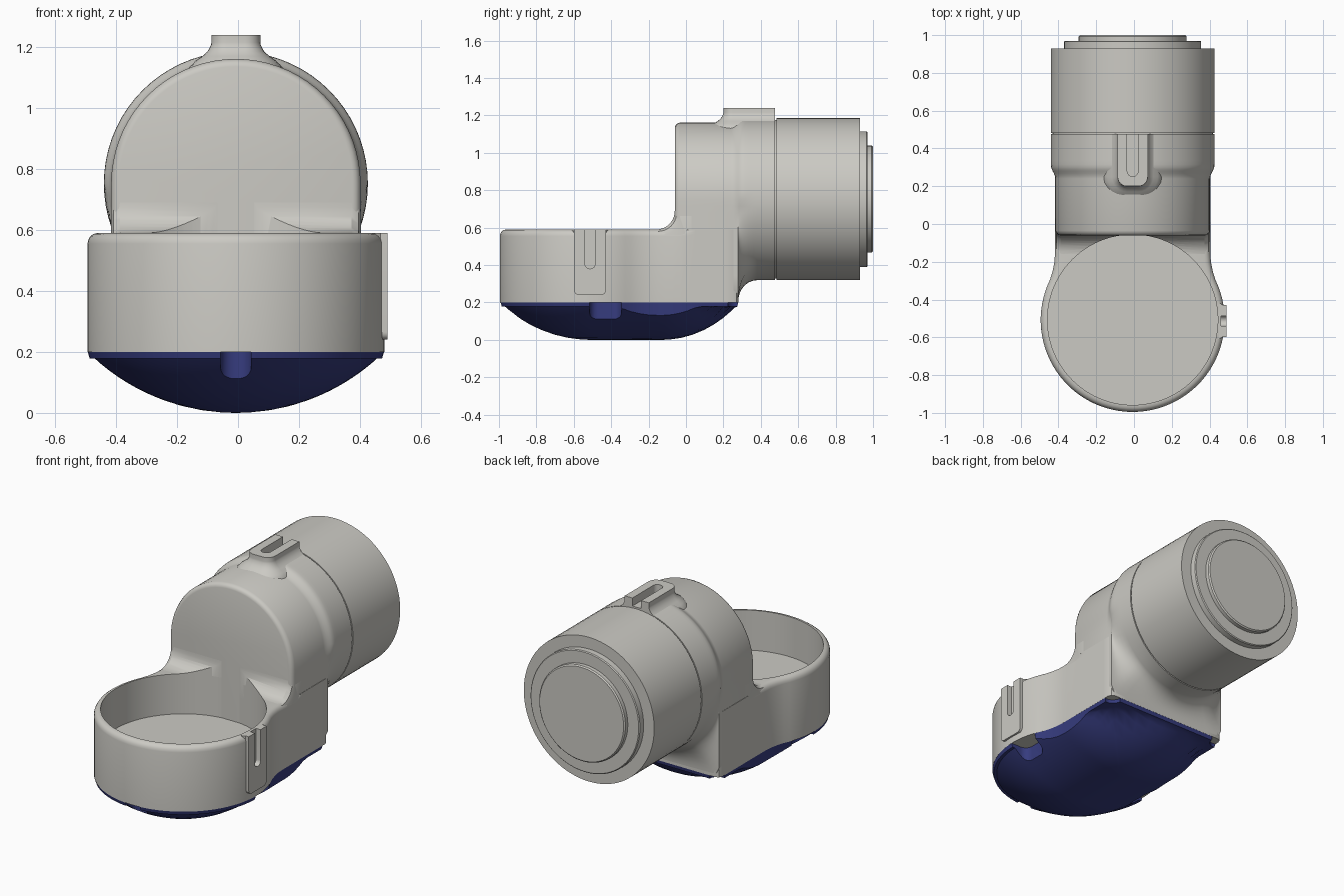
import bpy, bmesh, math
from mathutils import Vector as V

if "Cube" in bpy.data.objects:
    bpy.data.objects.remove(bpy.data.objects["Cube"])

X0 = -0.007          # the body sits slightly left because of the side clip


def material(name, col):
    m = bpy.data.materials.new(name)
    m.diffuse_color = (*col, 1)
    m.use_nodes = True
    m.node_tree.nodes["Principled BSDF"].inputs["Base Color"].default_value = m.diffuse_color
    return m


GREY = material("warm_grey", (0.60, 0.59, 0.55))
BLUE = material("navy_blue", (0.037, 0.045, 0.21))


def finish(name, bm, mat):
    bmesh.ops.remove_doubles(bm, verts=bm.verts, dist=1e-5)
    bmesh.ops.recalc_face_normals(bm, faces=bm.faces)
    me = bpy.data.meshes.new(name)
    bm.to_mesh(me)
    bm.free()
    ob = bpy.data.objects.new(name, me)
    ob.location.x = X0
    bpy.context.collection.objects.link(ob)
    if mat:
        me.materials.append(mat)
    else:
        ob.hide_render = True
    return ob


def loft(name, rings, mat=None, cap_end=True):
    """Skin a list of equal-length closed rings and cap the ends."""
    bm = bmesh.new()
    rows = [[bm.verts.new(p) for p in r] for r in rings]
    n = len(rows[0])
    for a, b in zip(rows, rows[1:]):
        for i in range(n):
            j = (i + 1) % n
            bm.faces.new((a[i], a[j], b[j], b[i]))
    bm.faces.new(rows[0])
    if cap_end:
        bm.faces.new(rows[-1])
    return finish(name, bm, mat)


def cut(ob, *cutters):
    for c in cutters:
        m = ob.modifiers.new("cut", 'BOOLEAN')
        m.operation, m.solver, m.object = 'DIFFERENCE', 'EXACT', c
    dg = bpy.context.evaluated_depsgraph_get()
    me = bpy.data.meshes.new_from_object(ob.evaluated_get(dg))
    ob.modifiers.clear()
    ob.data = me


def tongue(half, length, r):
    """Outline with a square end at v=0 and a rounded far end."""
    pts = [(half, 0)]
    for sx, a0 in ((1, 0), (-1, 90)):
        for k in range(7):
            a = math.radians(a0 + 15 * k)
            pts.append((sx * (half - r) + r * math.cos(a), length - r + r * math.sin(a)))
    return pts + [(-half, 0)]


def circle(r, z, cy=-0.507, n=96):
    return [V((r * math.cos(k * math.tau / n), cy + r * math.sin(k * math.tau / n), z)) for k in range(n)]


# plan outline shared by lower housing and base: round cup plus square neck
half = [(0.487 * math.cos(math.radians(a)), -0.508 + 0.487 * math.sin(math.radians(a)))
        for a in range(-90, 27, 4)]
half += [(0.424, -0.25), (0.414, -0.2)]
half += [(0.411, -0.15 + 0.04 * k) for k in range(11)]
half += [(0.403, 0.271), (0.383, 0.28)] + [(x, 0.28) for x in (0.3, 0.2, 0.1, 0)]
PLAN = half + [(-x, y) for x, y in half[-2:0:-1]]


def plan_ring(z, inset):
    ring = []
    for i, (x, y) in enumerate(PLAN):
        p, q = PLAN[i - 1], PLAN[(i + 1) % len(PLAN)]
        t = V((q[0] - p[0], q[1] - p[1])).normalized()
        d = inset if y < 0 else 0
        ring.append(V((x - t.y * d, y + t.x * d, z)))
    return ring


# lower housing with open cup
housing = loft("lower_housing", [plan_ring(z, i) for z, i in
               ((0.2, 0), (0.555, 0), (0.569, 0.003), (0.58, 0.010), (0.587, 0.02), (0.59, 0.033))], GREY)
cup_cut = loft("cup_cutter", [circle(0.451, 0.35), circle(0.451, 1.0)])

# curved web between cup rim and upright
arc = [(-0.16 + 0.1 * math.cos(a), 0.69 - 0.1 * math.sin(a)) for a in
       [math.radians(9 * k) for k in range(11)]] + [(-0.16, 0.5), (0.0, 0.5), (0.0, 0.69)]
web = loft("rim_web", [[V((x, y + s, z - s)) for y, z in arc] for x, s in
           ((-0.41, 0.03), (-0.402, 0.01), (-0.38, 0), (0.38, 0), (0.402, 0.01), (0.41, 0.03))], GREY)

# clips: flared rounded plates with a slot, on top and on the cup side
top_map = lambda u, v, h: V((u, 0.477 - v, h))
side_map = lambda u, v, h: V((0, -0.513, 0.59)) + V((h, u, -v))


def plate(name, fmap, w, length, r, layers):
    return loft(name, [[fmap(u, v, h) for u, v in tongue(w + o, length + o, r + o)]
                       for h, o in layers], GREY)


def slot_cutter(name, fmap, w, length, r, h0, h1):
    return loft(name, [[fmap(u, v - 0.05, h) for u, v in tongue(w, length + 0.05, r)] for h in (h0, h1)])


top_clip = plate("top_clip", top_map, 0.08, 0.277, 0.05,
                 ((1.05, 0.09), (1.13, 0.075), (1.155, 0.052), (1.17, 0.03),
                  (1.185, 0.013), (1.205, 0.002), (1.215, 0), (1.24, 0)))
top_slot = slot_cutter("top_slot_cutter", top_map, 0.029, 0.225, 0.028, 1.192, 1.4)
cut(top_clip, top_slot)
side_clip = plate("side_clip", side_map, 0.085, 0.35, 0.025,
                  ((0.455, 0.012), (0.468, 0.006), (0.475, 0), (0.497, 0)))
side_slot = slot_cutter("side_slot_cutter", side_map, 0.027, 0.21, 0.026, 0.467, 0.6)
cut(side_clip, side_slot, cup_cut)
cut(housing, cup_cut, side_slot)
cut(web, cup_cut)


# upright elbow: arch section blending into the round collar
def elbow_ring(y, inset):
    t = min(max((y - 0.24) / 0.07, 0), 1)
    up = t * t * (3 - 2 * t)
    f = min(max((y - 0.28) / 0.1, 0), 1)
    lo = math.sin(math.acos(1 - f))
    ring = []
    for k in range(72):
        a = k * math.tau / 72
        c, s = math.cos(a), math.sin(a)
        r = w = 0.409 - inset
        blend = up
        if s < 0:
            r = min(w / max(abs(c), 1e-6), 0.545 / abs(s))
            blend = max(lo, up * max(0, 1 + 4 * s))
        r += (0.433 - r) * blend if blend else 0
        ring.append(V((r * c, y, 0.752 + r * s)))
    return ring


sections = [(-0.06, 0.025), (-0.057, 0.015), (-0.05, 0.006), (-0.035, 0)]
sections += [(y, 0) for y in (0.24, 0.255, 0.268, 0.279, 0.281, 0.284, 0.29, 0.3,
                              0.315, 0.335, 0.36, 0.38, 0.476)]
loft("elbow", [elbow_ring(y, i) for y, i in sections], GREY)

# rear barrel with stepped end cap
barrel = ((0.424, 0.46), (0.424, 0.483), (0.433, 0.483), (0.433, 0.93), (0.363, 0.93), (0.363, 0.965),
          (0.358, 0.97), (0.286, 0.97), (0.286, 0.993), (0.279, 1.0))
loft("barrel", [[V((r * math.cos(k * math.tau / 72), y, 0.752 + r * math.sin(k * math.tau / 72)))
                 for k in range(72)] for r, y in barrel], GREY)


# domed base: plan outline shrinks onto a central spine
def dome_ring(f):
    ring = []
    for x, y in PLAN:
        sy = min(max(y, -0.508), -0.13)
        px, dy = x * f, (y - sy) * f
        k = 1.17 if dy > 0 else 1
        d2 = px * px + (dy * k) ** 2
        z = 0.69 - math.sqrt(max(0.69 ** 2 - d2, 0))
        ring.append(V((px, sy + dy, min(z, 0.178))))
    return ring


base = loft("domed_base", [[V((x, y, 0.203)) for x, y in PLAN]] +
            [dome_ring(f) for f in (0.985, 0.95, 0.9, 0.8, 0.68, 0.55, 0.4, 0.25, 0.1, 0)],
            BLUE, cap_end=False)

# pockets cut up into the base edge
pockets = []
for x, y, ang, w, length in ((0, -1.05, 90, 0.05, 0.166), (0.55, -0.43, 180, 0.085, 0.176),
                             (-0.55, -0.43, 0, 0.085, 0.176), (0.5, 0.38, 225, 0.05, 0.2),
                             (-0.5, 0.38, 315, 0.05, 0.2)):
    d = V((math.cos(math.radians(ang)), math.sin(math.radians(ang)), 0))
    side = V((-d.y, d.x, 0))
    pockets.append(loft("pocket_cutter", [[V((x, y, h)) + side * u + d * v for u, v in tongue(w, length, 0.045)]
                                          for h in (-0.05, 0.25)]))
cut(base, *pockets)

# remove cutters, smooth everything that is left
for ob in [cup_cut, top_slot, side_slot] + pockets:
    bpy.data.objects.remove(ob)
for ob in bpy.context.scene.objects:
    ob.select_set(True)
    bpy.context.view_layer.objects.active = ob
bpy.ops.object.shade_smooth_by_angle(angle=math.radians(32))
